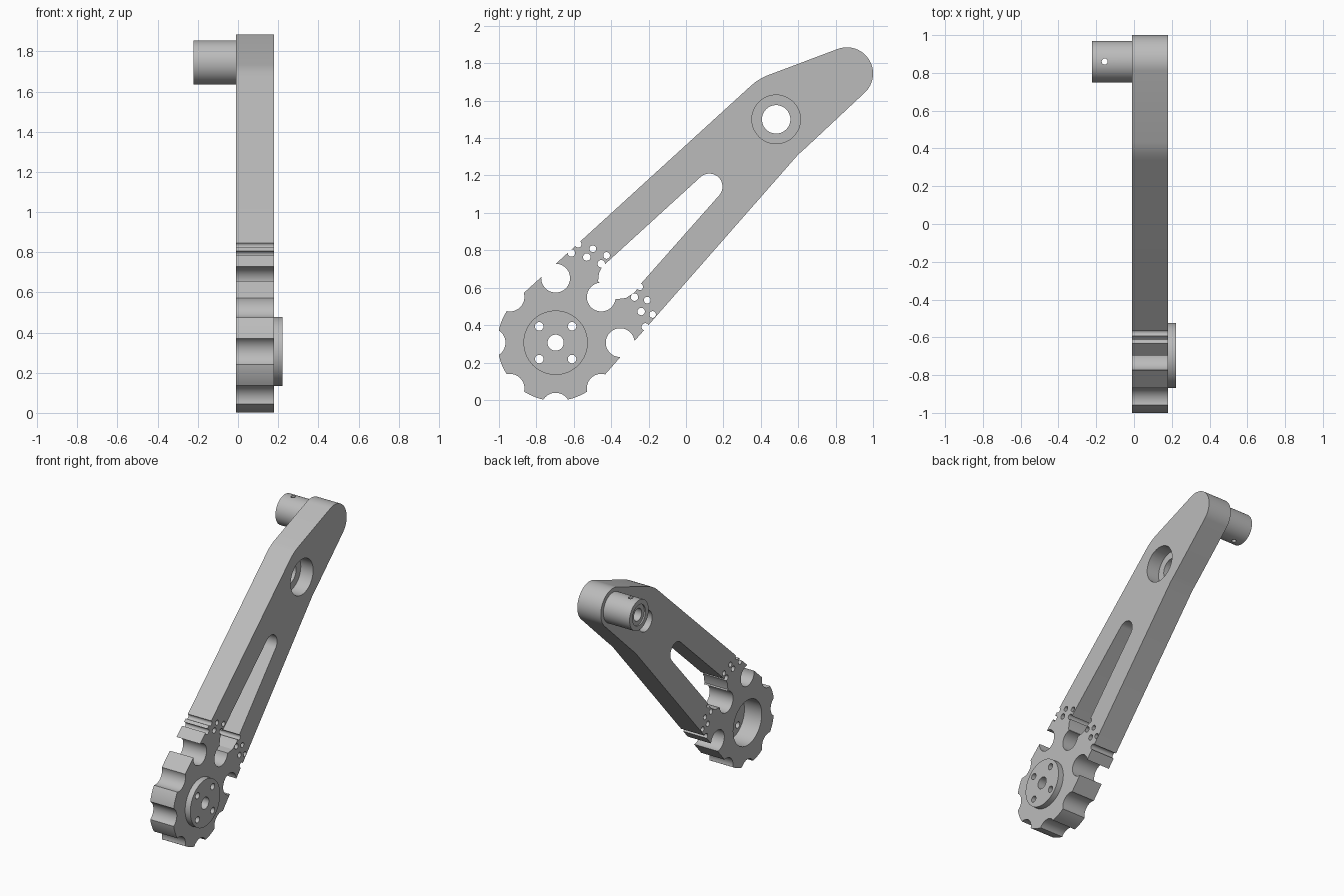
import bpy
import bmesh
from math import cos, sin, radians

cube = bpy.data.objects.get("Cube")
if cube:
    bpy.data.objects.remove(cube, do_unlink=True)

metal = bpy.data.materials.new("machined_grey")
metal.use_nodes = True
GREY = (0.5, 0.5, 0.5, 1)
metal.diffuse_color = GREY
metal.node_tree.nodes["Principled BSDF"].inputs["Base Color"].default_value = GREY

HUB = (-0.697, 0.306)      # hub centre (y, z)
TIP = (0.86, 1.745)        # far end centre
PIVOT = (0.482, 1.5)       # stepped hole centre
X0, X1 = -0.01, 0.18       # plate thickness


def arc(centre, r, a0, a1, n):
    """Points along an arc in the y-z plane, angles in degrees."""
    angles = [radians(a0 + (a1 - a0) * i / n) for i in range(n + 1)]
    return [(centre[0] + r * cos(a), centre[1] + r * sin(a)) for a in angles]


def circle(centre, r, n=48):
    return arc(centre, r, 0, 360, n)[:-1]


def polar(r, angle):
    """Point at a radius and angle around the hub."""
    return arc(HUB, r, angle, angle, 1)[0]


def prism(name, points, x0, x1):
    """Extrude a y-z outline along x."""
    bm = bmesh.new()
    face = bm.faces.new([bm.verts.new((x0, y, z)) for y, z in points])
    new = bmesh.ops.extrude_face_region(bm, geom=[face])["geom"]
    bmesh.ops.translate(bm, vec=(x1 - x0, 0, 0),
                        verts=[v for v in new if isinstance(v, bmesh.types.BMVert)])
    bmesh.ops.recalc_face_normals(bm, faces=bm.faces)
    mesh = bpy.data.meshes.new(name)
    bm.to_mesh(mesh)
    bm.free()
    mesh.materials.append(metal)
    obj = bpy.data.objects.new(name, mesh)
    bpy.context.collection.objects.link(obj)
    return obj


def cut_with(obj, cutter):
    """Subtract a cutter and discard it."""
    cutter.hide_render = True
    mod = obj.modifiers.new("cut", 'BOOLEAN')
    mod.operation = 'DIFFERENCE'
    mod.solver = 'EXACT'
    mod.object = cutter
    bpy.context.view_layer.objects.active = obj
    bpy.ops.object.modifier_apply(modifier=mod.name)
    bpy.data.objects.remove(cutter, do_unlink=True)


def cut(obj, points, x0=-1, x1=1):
    cut_with(obj, prism("cutter", points, x0, x1))


# Arm plate: hub rim, lower edge, rounded tip, upper edge
outline = arc(HUB, 0.311, 132, 319, 60)
outline += [(0.60, 1.312), (0.645, 1.352)]
outline += arc(TIP, 0.14, -46, 110, 40)
outline += [(0.43, 1.733), (0.40, 1.718), (0.37, 1.699), (0.34, 1.673)]
arm = prism("arm_plate", outline, X0, X1)

# Eight scallops around the hub
for i in range(8):
    cut(arm, circle(polar(0.345, 45 * i), 0.077))

# Tapered slot with a rounded top
slot = arc((0.125, 1.14), 0.07, -41, 132, 20)
slot += [(-0.425, 0.733), (-0.45, 0.71), (-0.465, 0.68), (-0.47, 0.635),
         (-0.42, 0.57), (-0.375, 0.538), (-0.32, 0.545), (-0.275, 0.575), (-0.235, 0.628)]
cut(arm, slot)

# Two rings of small perforations; the middle ones fall inside the slot
for angle in (80, 70, 60, 30, 20, 10):
    cut(arm, circle(polar(0.487, angle), 0.02, 20))
for angle in (77.1, 68.4, 59.7, 33.6, 24.9, 16.2):
    cut(arm, circle(polar(0.54, angle), 0.018, 20))

# Stepped pivot hole and blind hub bore
cut(arm, circle(PIVOT, 0.076))
cut(arm, circle(PIVOT, 0.13), 0.08, 1)
cut(arm, circle(HUB, 0.165, 64), -1, 0.13)

# Hub cap with a centre hole and four bolt holes, drilled through both parts
cap = prism("hub_cap", circle(HUB, 0.172, 64), X1, 0.222)
for part in (arm, cap):
    cut(part, circle(HUB, 0.043, 32))
    for i in range(4):
        cut(part, circle(polar(0.124, 45 + 90 * i), 0.023, 20))

# Handle spindle with a stepped bore and a cross-drilled pin hole
spindle = prism("spindle", circle(TIP, 0.11, 64), -0.222, X0)
cut(spindle, circle(TIP, 0.075), -1, -0.212)
cut(spindle, circle(TIP, 0.045, 32), -1, -0.03)
bpy.ops.mesh.primitive_cylinder_add(vertices=20, radius=0.016, depth=0.5,
                                    location=(-0.155, *TIP))
cut_with(spindle, bpy.context.object)

# Smooth the round walls, keep the machined edges sharp
for part in (arm, cap, spindle):
    bpy.ops.object.select_all(action='DESELECT')
    part.select_set(True)
    bpy.context.view_layer.objects.active = part
    bpy.ops.object.shade_smooth_by_angle(angle=radians(25))
